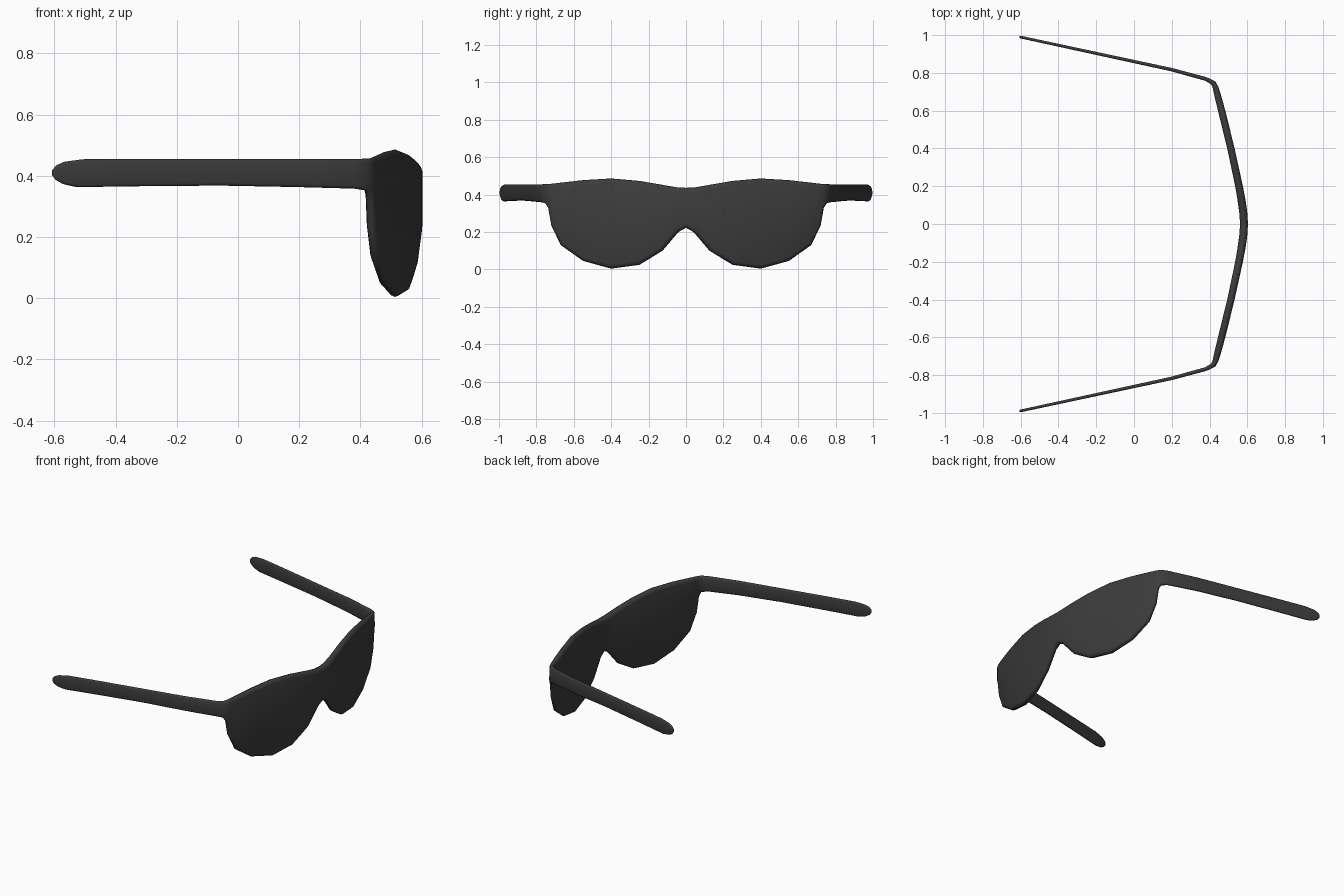
import bpy, bmesh
from mathutils import Vector

if "Cube" in bpy.data.objects:
    bpy.data.objects.remove(bpy.data.objects["Cube"])

# Plan path of one half, as (distance, x, y, thickness): lens, hinge bend, temple
PATH = [(0, .582, 0, .042), (.05, .580, .05, .042), (.1, .574, .1, .042), (.2, .556, .2, .040),
        (.4, .513, .4, .038), (.6, .464, .6, .038), (.7, .438, .7, .034),
        (.74, .427, .74, .028), (.77, .410, .757, .022), (.80, .38, .768, .020),
        (.99, .2, .817, .018), (1.80, -.607, .991, .014)]

# Unrolled outline columns: top (distance, z), bottom (distance, z)
COLS = [(0, .436, 0, .222), (.05, .439, .04, .200), (.11, .449, .125, .10),
        (.18, .461, .19, .060), (.25, .473, .25, .024), (.40, .486, .40, .004),
        (.55, .477, .55, .045), (.63, .468, .67, .130), (.69, .461, .72, .235),
        (.725, .457, .737, .330), (.755, .456, .757, .352), (.80, .455, .80, .358),
        (.99, .455, .99, .363), (1.25, .455, 1.25, .368), (1.50, .455, 1.50, .366),
        (1.70, .454, 1.72, .363), (1.76, .446, 1.765, .373), (1.787, .434, 1.789, .387),
        (1.80, .418, 1.80, .402)]


def on_path(u):
    i = 0
    while i < len(PATH) - 2 and u > PATH[i + 1][0]:
        i += 1
    a, b = PATH[i], PATH[i + 1]
    f = (u - a[0]) / (b[0] - a[0])
    return [a[k] + (b[k] - a[k]) * f for k in (1, 2, 3)]


def place(u, z, side):
    x, y, t = on_path(u)
    a, b = on_path(u - .015), on_path(u + .015)
    n = Vector((b[1] - a[1], a[0] - b[0], 0)).normalized()
    if u < .001:
        n = Vector((1, 0, 0))
    p = Vector((x, y, z)) + n * side * t / 2
    if u < .001:
        p.y = 0
    return p


# Outline loop from the bridge top, around the temple tip, to the bridge bottom
loop = [Vector(c[:2]) for c in COLS] + [Vector(c[2:]) for c in reversed(COLS)]
N, H = len(loop), len(COLS)


def inset(i, k):
    p = loop[i]
    if i in (0, N - 1):
        n = Vector((0, -1 if i == 0 else 1))
    else:
        d1 = (p - loop[i - 1]).normalized()
        d2 = (loop[i + 1] - p).normalized()
        d = (d1 + d2).normalized()
        n = Vector((d.y, -d.x))
    return p + n * k * on_path(p.x)[2]


# Rounded shell: rings from front face, over the rim, to back face
bm = bmesh.new()
rings = []
for k, side in ((.55, 1), (.16, .72), (0, 0), (.16, -.72), (.55, -1)):
    ring = []
    for i in range(N):
        q = inset(i, k)
        ring.append(bm.verts.new(place(q.x, q.y, side)))
    rings.append(ring)
for a, b in zip(rings, rings[1:]):
    for i in range(N - 1):
        bm.faces.new((a[i], a[i + 1], b[i + 1], b[i]))
for r in (rings[0], rings[-1]):
    for i in range(H - 1):
        bm.faces.new((r[i], r[i + 1], r[N - 2 - i], r[N - 1 - i]))

# Mirror the half across the bridge
geo = bmesh.ops.duplicate(bm, geom=bm.verts[:] + bm.edges[:] + bm.faces[:])['geom']
for v in geo:
    if isinstance(v, bmesh.types.BMVert):
        v.co.y = -v.co.y
bmesh.ops.remove_doubles(bm, verts=bm.verts[:], dist=.0005)
bmesh.ops.recalc_face_normals(bm, faces=bm.faces[:])
mesh = bpy.data.meshes.new("sunglasses")
bm.to_mesh(mesh)
bm.free()
obj = bpy.data.objects.new("sunglasses", mesh)
bpy.context.collection.objects.link(obj)

# Dark finish, smooth shading
mat = bpy.data.materials.new("dark_plastic")
mat.diffuse_color = (.045, .045, .045, 1)
mat.use_nodes = True
mat.node_tree.nodes["Principled BSDF"].inputs["Base Color"].default_value = mat.diffuse_color
mesh.materials.append(mat)
for p in mesh.polygons:
    p.use_smooth = True
